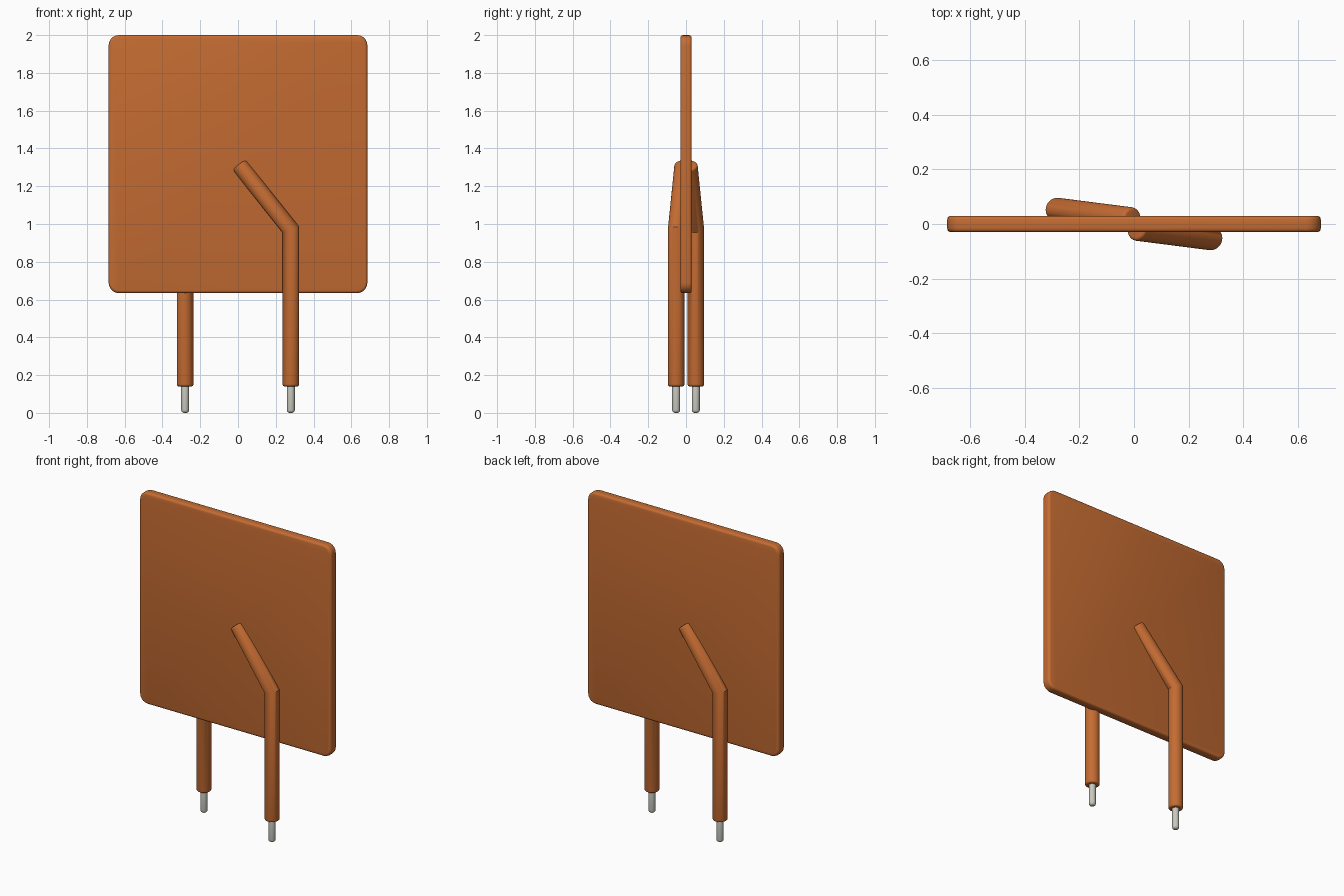
import bpy, bmesh, math
from mathutils import Vector

if "Cube" in bpy.data.objects:
    bpy.data.objects.remove(bpy.data.objects["Cube"], do_unlink=True)


def make_material(name, color):
    mat = bpy.data.materials.new(name)
    mat.use_nodes = True
    mat.diffuse_color = color
    mat.node_tree.nodes["Principled BSDF"].inputs["Base Color"].default_value = color
    return mat


def finish(bm, name, mat):
    bmesh.ops.recalc_face_normals(bm, faces=bm.faces)
    mesh = bpy.data.meshes.new(name)
    bm.to_mesh(mesh)
    bm.free()
    mesh.materials.append(mat)
    obj = bpy.data.objects.new(name, mesh)
    bpy.context.collection.objects.link(obj)
    bpy.ops.object.select_all(action="DESELECT")
    obj.select_set(True)
    bpy.context.view_layer.objects.active = obj
    bpy.ops.object.shade_smooth_by_angle(angle=math.radians(35))
    return obj


def tube(name, path, radius, rounding, mat, sides=32, steps=4):
    """Sweep a circle along a path, with mitred bends and rounded ends."""
    pts = [Vector(p) for p in path]
    dirs = [(b - a).normalized() for a, b in zip(pts, pts[1:])]
    side = dirs[0].orthogonal().normalized()
    up = dirs[0].cross(side)
    circle = [side * math.cos(a) + up * math.sin(a)
              for a in (math.tau * i / sides for i in range(sides))]
    arc = [math.pi / 2 * i / steps for i in range(steps + 1)]

    def cap(centre, inward, ring):
        return [[centre + inward * rounding * (1 - math.sin(a))
                 + c * (radius - rounding * (1 - math.cos(a))) for c in ring]
                for a in reversed(arc)]

    rings = cap(pts[0], dirs[0], circle)
    for i in range(1, len(dirs)):
        normal = dirs[i - 1] + dirs[i]
        rings.append([pts[i] + radius * (c - dirs[i - 1] * c.dot(normal)
                      / dirs[i - 1].dot(normal)) for c in circle])
        turn = dirs[i - 1].rotation_difference(dirs[i])
        circle = [turn @ c for c in circle]
    rings += reversed(cap(pts[-1], -dirs[-1], circle))

    bm = bmesh.new()
    loops = [[bm.verts.new(p) for p in ring] for ring in rings]
    for low, high in zip(loops, loops[1:]):
        for i in range(sides):
            j = (i + 1) % sides
            bm.faces.new((low[i], low[j], high[j], high[i]))
    bm.faces.new(loops[0])
    bm.faces.new(loops[-1])
    return finish(bm, name, mat)


orange = make_material("burnt orange coating", (0.56, 0.15, 0.032, 1))
metal = make_material("tinned metal", (0.58, 0.58, 0.52, 1))

# Square slab body with rounded corners and softened rims
bm = bmesh.new()
bmesh.ops.create_cube(bm, size=1)
bmesh.ops.scale(bm, verts=bm.verts, vec=(1.37, 0.06, 1.366))
bmesh.ops.translate(bm, verts=bm.verts, vec=(0, 0, 1.317))
corners = [e for e in bm.edges
           if abs(e.verts[0].co.y - e.verts[1].co.y) > 0.01]
bmesh.ops.bevel(bm, geom=corners, offset=0.055, segments=5, profile=0.5,
                affect="EDGES")
rims = [e for e in bm.edges
        if abs(e.verts[0].co.y - e.verts[1].co.y) < 0.01]
bmesh.ops.bevel(bm, geom=rims, offset=0.014, segments=3, profile=0.5,
                affect="EDGES")
finish(bm, "body_slab", orange)

# Coated bent leads and bare pins, turned half a revolution front to back
for label, s in (("front", 1), ("back", -1)):
    foot = (0.28 * s, -0.052 * s)
    tube(label + "_lead", [(*foot, 0.14), (*foot, 0.97),
                           (0.006 * s, -0.017 * s, 1.313)], 0.044, 0.012, orange)
    tube(label + "_pin", [(*foot, 0), (*foot, 0.17)], 0.021, 0.015, metal)
